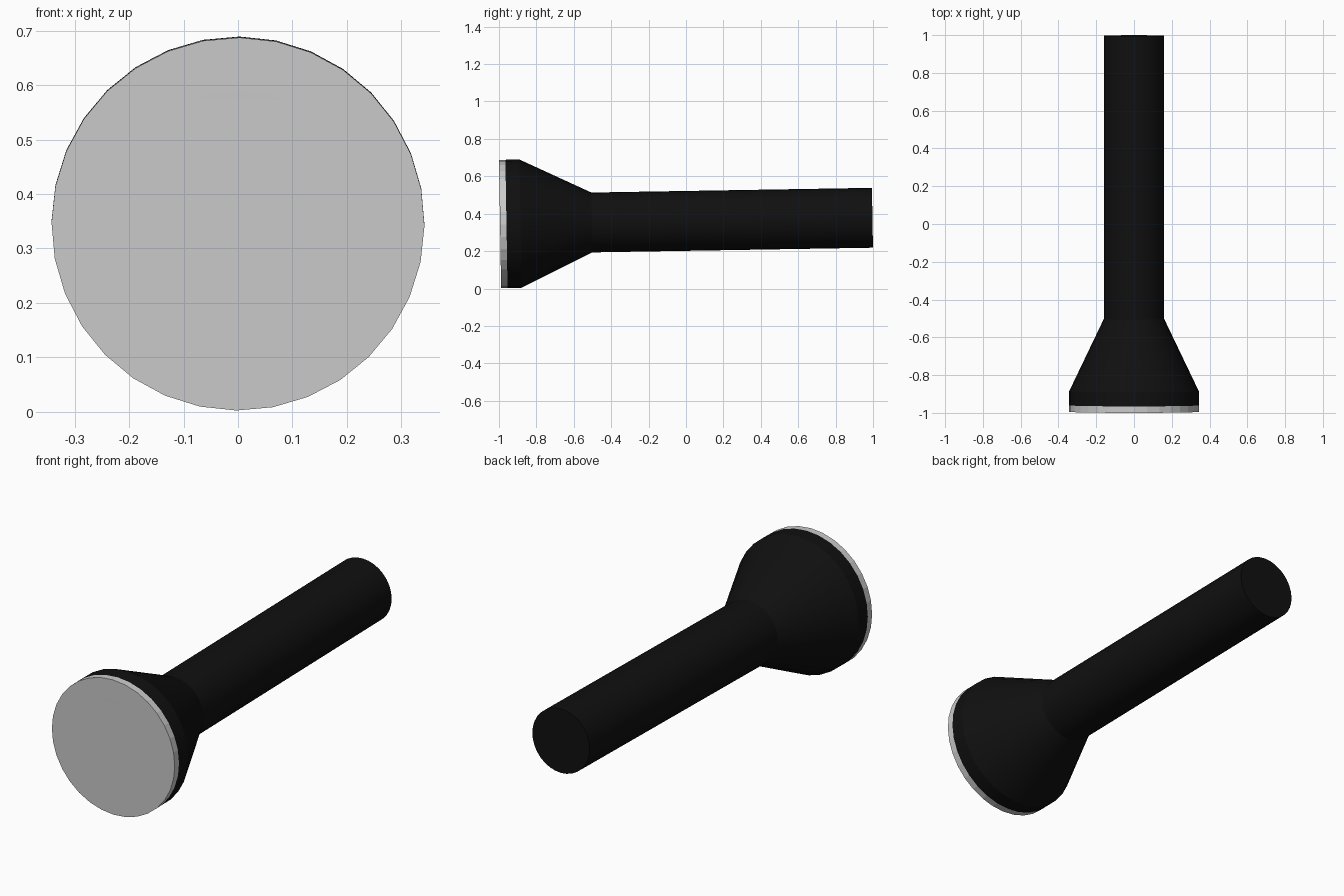
import bpy, bmesh, math
from mathutils import Matrix

if "Cube" in bpy.data.objects:
    bpy.data.objects.remove(bpy.data.objects["Cube"])

SIDES = 32
PLACE = (Matrix.Translation((0, 0, 0.3616))
         @ Matrix.Rotation(math.radians(0.96), 4, 'X')
         @ Matrix.Rotation(math.radians(0.5), 4, 'Y'))

black = bpy.data.materials.new("black_body")
black.diffuse_color = (0.005, 0.005, 0.005, 1)
black.use_nodes = True
black.node_tree.nodes["Principled BSDF"].inputs["Base Color"].default_value = black.diffuse_color


def lathe(name, profile, mat=None, cap_front=False, cap_back=False, smooth=True):
    """Revolve (y, radius) points around the y axis."""
    bm = bmesh.new()
    rings = []
    for y, r in profile:
        rings.append([bm.verts.new((r * math.sin(2 * math.pi * i / SIDES), y,
                                    r * math.cos(2 * math.pi * i / SIDES)))
                      for i in range(SIDES)])
    for a, b in zip(rings, rings[1:]):
        for i in range(SIDES):
            j = (i + 1) % SIDES
            bm.faces.new((a[i], a[j], b[j], b[i]))
    if cap_front:
        bm.faces.new(rings[0])
    if cap_back:
        bm.faces.new(rings[-1])
    bmesh.ops.recalc_face_normals(bm, faces=bm.faces)
    me = bpy.data.meshes.new(name)
    bm.to_mesh(me)
    bm.free()
    ob = bpy.data.objects.new(name, me)
    bpy.context.collection.objects.link(ob)
    ob.matrix_world = PLACE
    if mat:
        me.materials.append(mat)
    if smooth:
        bpy.ops.object.select_all(action='DESELECT')
        ob.select_set(True)
        bpy.context.view_layer.objects.active = ob
        bpy.ops.object.shade_smooth_by_angle(angle=math.radians(20))
    return ob


# Flared head and handle in one black shell
lathe("flashlight_body",
      [(-0.96, 0.343), (-0.885, 0.343), (-0.503, 0.16), (0.997, 0.16)],
      black, cap_back=True)

# Grey lens with its rim
lathe("lens", [(-0.9943, 0.343), (-0.96, 0.343)], cap_front=True, cap_back=True,
      smooth=False)

# Reflector disc behind the lens, its lower edge just breaking the surface
reflector = lathe("reflector", [(-0.012, 0.246), (0.012, 0.12)],
                  cap_front=True, cap_back=True, smooth=False)
reflector.matrix_world = (PLACE @ Matrix.Translation((0, -0.9787, 0))
                          @ Matrix.Rotation(math.radians(0.9), 4, 'X'))
